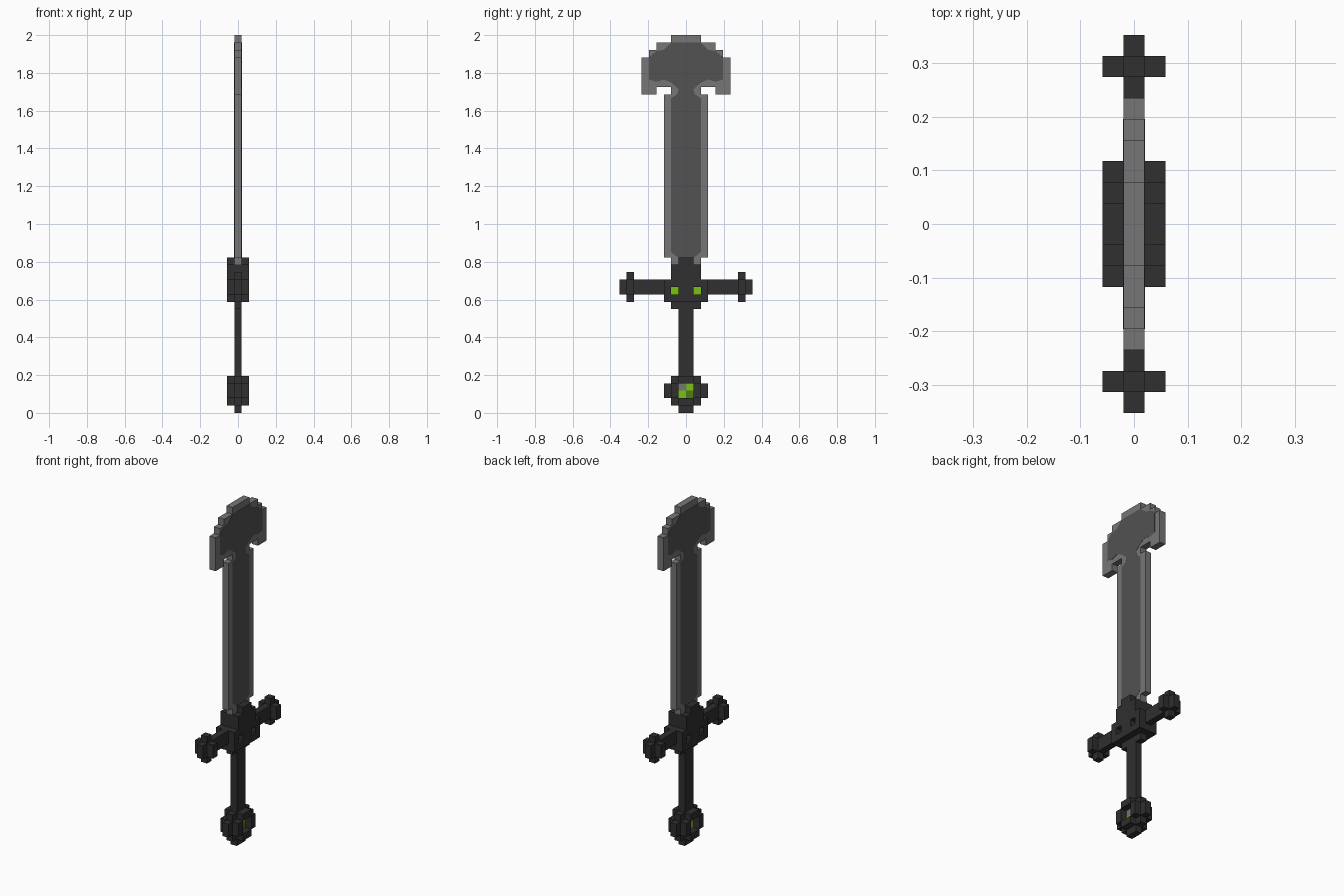
import bpy, bmesh

cube = bpy.data.objects.get("Cube")
if cube:
    bpy.data.objects.remove(cube, do_unlink=True)

V = 2 / 51           # size of one block
SKIN = 0.03          # how far inlays stand proud, in blocks


def material(name, rgb):
    m = bpy.data.materials.new(name)
    m.use_nodes = True
    m.diffuse_color = (*rgb, 1)
    m.node_tree.nodes["Principled BSDF"].inputs["Base Color"].default_value = (*rgb, 1)
    return m


STEEL = material("light steel", (0.18, 0.18, 0.18))
CORE = material("dark steel", (0.085, 0.085, 0.085))
IRON = material("black iron", (0.029, 0.029, 0.029))
GREEN = material("bright green", (0.19, 0.54, 0.006))
DARK_GREEN = material("dark green", (0.08, 0.21, 0.004))


def finish(bm, name, mat):
    bmesh.ops.recalc_face_normals(bm, faces=bm.faces)
    bmesh.ops.scale(bm, vec=(V, V, V), verts=bm.verts)
    mesh = bpy.data.meshes.new(name)
    bm.to_mesh(mesh)
    bm.free()
    mesh.materials.append(mat)
    ob = bpy.data.objects.new(name, mesh)
    bpy.context.collection.objects.link(ob)
    return ob


def slab(name, half, mat, thick=1.0):
    """Mirror a half outline (y, z) across y = 0 and extrude it along x."""
    outline = half + [(-y, z) for y, z in reversed(half)]
    bm = bmesh.new()
    face = bm.faces.new([bm.verts.new((-thick / 2, y, z)) for y, z in outline])
    out = bmesh.ops.extrude_face_region(bm, geom=[face])
    moved = [g for g in out["geom"] if isinstance(g, bmesh.types.BMVert)]
    bmesh.ops.translate(bm, vec=(thick, 0, 0), verts=moved)
    return finish(bm, name, mat)


def blocks(name, boxes, mat):
    """One mesh from boxes given as (x0, x1, y0, y1, z0, z1) in blocks."""
    bm = bmesh.new()
    for x0, x1, y0, y1, z0, z1 in boxes:
        vs = bmesh.ops.create_cube(bm, size=1)["verts"]
        bmesh.ops.scale(bm, vec=(x1 - x0, y1 - y0, z1 - z0), verts=vs)
        bmesh.ops.translate(
            bm, vec=((x0 + x1) / 2, (y0 + y1) / 2, (z0 + z1) / 2), verts=vs)
    return finish(bm, name, mat)


def side_plates(name, rows):
    """Outer layers on both faces from rows of (y0, y1, z0, z1)."""
    for side, x0 in (("left", 0.5), ("right", -1.5)):
        blocks(f"{name}_{side}", [(x0, x0 + 1, *r) for r in rows], IRON)


# Blade: stepped silhouette with a flaring head
slab("blade", [(2, 51), (2, 50), (4, 50), (4, 49), (5, 49), (5, 48), (6, 48),
               (6, 43), (4, 43), (4, 44), (2, 44), (2, 43), (3, 43), (3, 21),
               (2, 21), (2, 20)], STEEL)

# Dark inlay on both blade faces
slab("blade_inlay", [(2, 50), (3, 49), (4, 48.85), (5, 48), (5, 45), (4, 44.7),
                     (3, 45), (2, 44.6), (1, 43.7), (1.2, 43), (2, 42.5),
                     (2, 21.7), (1, 20.9), (1, 20)], CORE, 1 + 2 * SKIN)

# Guard: centre layer, then thicker side plates with gem sockets
slab("guard_centre", [(2, 20), (2, 18), (3, 18), (3, 15), (2, 15), (2, 14)], IRON)
side_plates("guard_plate", [(-3, 3, 15, 16), (-3, -2, 16, 17), (-1, 1, 16, 17),
                            (2, 3, 16, 17), (-3, 3, 17, 18), (-2, 2, 18, 20),
                            (-1, 1, 20, 21)])

# Crossbar arms with cross-shaped knobs
for name, s in (("back", 1), ("front", -1)):
    def span(a, b):
        return min(s * a, s * b), max(s * a, s * b)
    blocks(f"crossbar_{name}", [(-0.5, 0.5, *span(3, 9), 16, 18)], IRON)
    blocks(f"crossbar_knob_{name}", [(-1.5, 1.5, *span(7, 8), 16, 18),
                                     (-0.5, 0.5, *span(7, 8), 15, 16),
                                     (-0.5, 0.5, *span(7, 8), 18, 19)], IRON)

# Grip
blocks("grip", [(-0.5, 0.5, -1, 1, 5, 14)], IRON)

# Pommel: centre disc and ring plates around a socket
slab("pommel_centre", [(2, 5), (2, 4), (3, 4), (3, 2), (2, 2), (2, 1), (1, 1),
                       (1, 0)], IRON)
side_plates("pommel_ring", [(-1, 1, 1, 2), (-2, -1, 2, 4), (1, 2, 2, 4),
                            (-1, 1, 4, 5)])

# Gems sunk in the sockets, visible from both faces
X = 0.5 + SKIN
blocks("guard_gems", [(-X, X, -2, -1, 16, 17), (-X, X, 1, 2, 16, 17)], GREEN)
blocks("pommel_gems_bright", [(-X, X, 0, 1, 3, 4), (-X, X, -1, 0, 2, 3)], GREEN)
blocks("pommel_gem_dark", [(-X, X, 0, 1, 2, 3)], DARK_GREEN)
blocks("pommel_gem_shine", [(-X, X, -1, 0, 3, 4)], STEEL)
